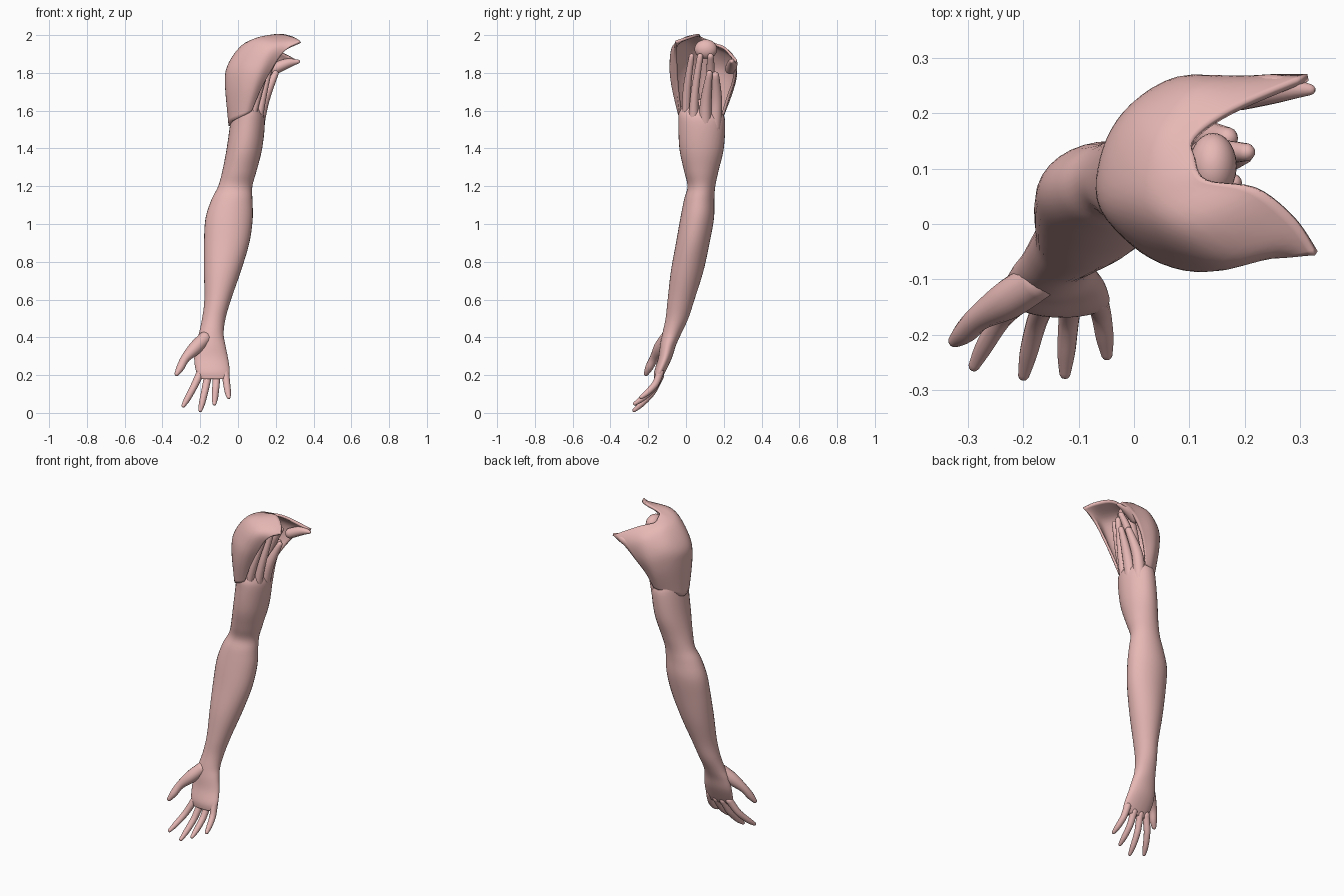
import bpy, bmesh, math
from mathutils import Vector

flesh = bpy.data.materials.new("flesh")
flesh.diffuse_color = (0.8, 0.48, 0.46, 1)


def spline(pts, steps):
    """Smooth curve passing through every point (tuples of any length)."""
    out = []
    n = len(pts)
    for i in range(n - 1):
        p0, p1, p2, p3 = pts[max(i - 1, 0)], pts[i], pts[i + 1], pts[min(i + 2, n - 1)]
        for s in range(steps):
            t = s / steps
            out.append(tuple(
                0.5 * (2 * b + (c - a) * t + (2 * a - 5 * b + 4 * c - d) * t * t
                       + (3 * b - a - 3 * c + d) * t ** 3)
                for a, b, c, d in zip(p0, p1, p2, p3)))
    out.append(tuple(pts[-1]))
    return out


def finish(name, rows, closed, caps=False):
    """Skin rows of points into a smooth mesh object."""
    bm = bmesh.new()
    grid = [[bm.verts.new(p) for p in row] for row in rows]
    n = len(grid[0])
    for a, b in zip(grid, grid[1:]):
        for j in range(n if closed else n - 1):
            k = (j + 1) % n
            bm.faces.new((a[j], a[k], b[k], b[j]))
    if caps:
        bm.faces.new(grid[0][::-1])
        bm.faces.new(grid[-1])
    bmesh.ops.recalc_face_normals(bm, faces=bm.faces)
    me = bpy.data.meshes.new(name)
    bm.to_mesh(me)
    bm.free()
    for p in me.polygons:
        p.use_smooth = True
    ob = bpy.data.objects.new(name, me)
    bpy.context.collection.objects.link(ob)
    me.materials.append(flesh)
    return ob


def tube(name, pts, sides=14, flat=1.0):
    """Tapered tube along points (x, y, z, radius) with rounded ends."""
    path = spline(pts, 5)
    rows = []
    for i, p in enumerate(path):
        a, b = path[max(i - 1, 0)], path[min(i + 1, len(path) - 1)]
        d = (Vector(b[:3]) - Vector(a[:3])).normalized()
        u = Vector((0, 1, 0)).cross(d).normalized()
        v = d.cross(u)
        ends = [(0, 1)]
        if i == 0:
            ends = [(-0.8, 0.3), (-0.5, 0.75), (0, 1)]
        elif i == len(path) - 1:
            ends = [(0, 1), (0.5, 0.75), (0.8, 0.3)]
        for off, s in ends:
            c = Vector(p[:3]) + d * off * p[3]
            rows.append([c + (u * math.cos(t) + v * math.sin(t) * flat) * p[3] * s
                         for t in (2 * math.pi * k / sides for k in range(sides))])
    return finish(name, rows, True, True)


# Arm from shoulder stump to knuckles: z, x min, x max, y min, y max
sections = [
    (1.66, 0.00, 0.09, 0.00, 0.17), (1.60, -0.03, 0.125, -0.035, 0.19),
    (1.54, -0.04, 0.142, -0.04, 0.207), (1.40, -0.06, 0.128, -0.035, 0.20),
    (1.28, -0.083, 0.098, -0.01, 0.172), (1.20, -0.105, 0.076, 0.008, 0.155),
    (1.13, -0.14, 0.076, -0.01, 0.15), (1.03, -0.172, 0.078, -0.03, 0.148),
    (0.90, -0.18, 0.06, -0.053, 0.125), (0.75, -0.18, 0.015, -0.08, 0.092),
    (0.60, -0.178, -0.037, -0.097, 0.045), (0.50, -0.19, -0.066, -0.108, 0.012),
    (0.42, -0.207, -0.076, -0.125, -0.025), (0.36, -0.225, -0.067, -0.137, -0.052),
    (0.29, -0.232, -0.053, -0.147, -0.075), (0.22, -0.222, -0.044, -0.168, -0.108),
    (0.18, -0.20, -0.055, -0.168, -0.13)]
rings = []
for z, x0, x1, y0, y1 in spline(sections, 5):
    rings.append([((x0 + x1) / 2 + (x1 - x0) / 2 * math.cos(t),
                   (y0 + y1) / 2 + (y1 - y0) / 2 * math.sin(t), z)
                  for t in (2 * math.pi * k / 32 for k in range(32))])
finish("arm", rings, True, True)

# Thumb and fingers
tube("thumb", [(-0.17, -0.10, 0.40, 0.035), (-0.225, -0.135, 0.345, 0.036),
               (-0.278, -0.168, 0.29, 0.024), (-0.305, -0.195, 0.24, 0.021),
               (-0.325, -0.212, 0.205, 0.012)])
fingers = {  # base x, base z, tip x, tip y, tip z
    "index_finger": (-0.20, 0.21, -0.29, -0.258, 0.037),
    "middle_finger": (-0.158, 0.20, -0.20, -0.275, 0.013),
    "ring_finger": (-0.113, 0.20, -0.125, -0.272, 0.048),
    "little_finger": (-0.068, 0.22, -0.049, -0.238, 0.082)}
for name, (bx, bz, tx, ty, tz) in fingers.items():
    by = -0.135
    path = []
    for t, r in ((0, 0.021), (0.35, 0.019), (0.55, 0.018), (0.8, 0.016), (1, 0.010)):
        sag = 0.022 * math.sin(math.pi * t)
        path.append((bx + (tx - bx) * t, by + (ty - by) * t + sag * 0.8,
                     bz + (tz - bz) * t - sag * 0.3, r))
    tube(name, path)

# Deltoid: columns wrap from the front flap round the side to the back flap
cols = [
    [(.33, -.053, 1.965), (.24, -.055, 1.91), (.17, -.05, 1.81), (.115, -.042, 1.71), (.07, -.03, 1.60)],
    [(.29, .01, 1.985), (.18, -.065, 1.94), (.12, -.08, 1.83), (.08, -.068, 1.72), (.04, -.035, 1.58)],
    [(.22, .065, 2.0), (.10, -.01, 1.97), (.04, -.045, 1.85), (.015, -.045, 1.73), (.0, -.015, 1.56)],
    [(.13, .08, 1.985), (.03, .05, 1.945), (-.04, .03, 1.84), (-.055, .03, 1.73), (-.035, .03, 1.54)],
    [(.11, .12, 1.965), (.03, .13, 1.935), (-.045, .12, 1.83), (-.055, .11, 1.73), (-.042, .09, 1.52)],
    [(.11, .155, 1.95), (.06, .19, 1.92), (.0, .205, 1.83), (-.02, .185, 1.72), (-.01, .15, 1.55)],
    [(.18, .205, 1.93), (.12, .25, 1.88), (.08, .26, 1.79), (.05, .235, 1.69), (.04, .19, 1.57)],
    [(.315, .265, 1.865), (.23, .263, 1.82), (.165, .25, 1.75), (.115, .222, 1.67), (.08, .195, 1.58)]]
down = [spline(c, 6) for c in cols]
grid = [spline(row, 5) for row in zip(*down)]
deltoid = finish("deltoid", grid, False)
m = deltoid.modifiers.new("thickness", "SOLIDIFY")
m.thickness = 0.014
m.offset = 0 
tube("back_flap_core", [(0.19, 0.235, 1.82, 0.03), (0.26, 0.245, 1.85, 0.026), (0.32, 0.243, 1.86, 0.01)])

# Upper arm bone with its rounded head
tube("upper_arm_bone", [(0.05, 0.09, 1.55, 0.028), (0.08, 0.10, 1.75, 0.03), (0.13, 0.105, 1.90, 0.036)])
bpy.ops.mesh.primitive_uv_sphere_add(segments=24, ring_count=14, radius=1, location=(0.143, 0.105, 1.925))
head = bpy.context.object
head.name = "bone_head"
head.scale = (0.043, 0.06, 0.052)
head.data.materials.append(flesh)
bpy.ops.object.shade_smooth()

# Cut muscle strands exposed on the inner side of the shoulder
strands = [
    [(0.06, 0.0, 1.52, 0.024), (0.11, 0.005, 1.71, 0.022), (0.17, 0.03, 1.89, 0.014)],
    [(0.095, 0.04, 1.50, 0.028), (0.13, 0.045, 1.68, 0.022), (0.18, 0.075, 1.89, 0.016)],
    [(0.10, 0.10, 1.50, 0.035), (0.135, 0.105, 1.65, 0.03), (0.20, 0.125, 1.80, 0.016)],
    [(0.085, 0.15, 1.50, 0.035), (0.11, 0.16, 1.65, 0.032), (0.17, 0.155, 1.79, 0.02)],
    [(0.12, 0.13, 1.72, 0.02), (0.16, 0.13, 1.82, 0.022), (0.205, 0.13, 1.89, 0.016)]]
for i, s in enumerate(strands):
    tube("muscle_strand_%d" % (i + 1), s)
